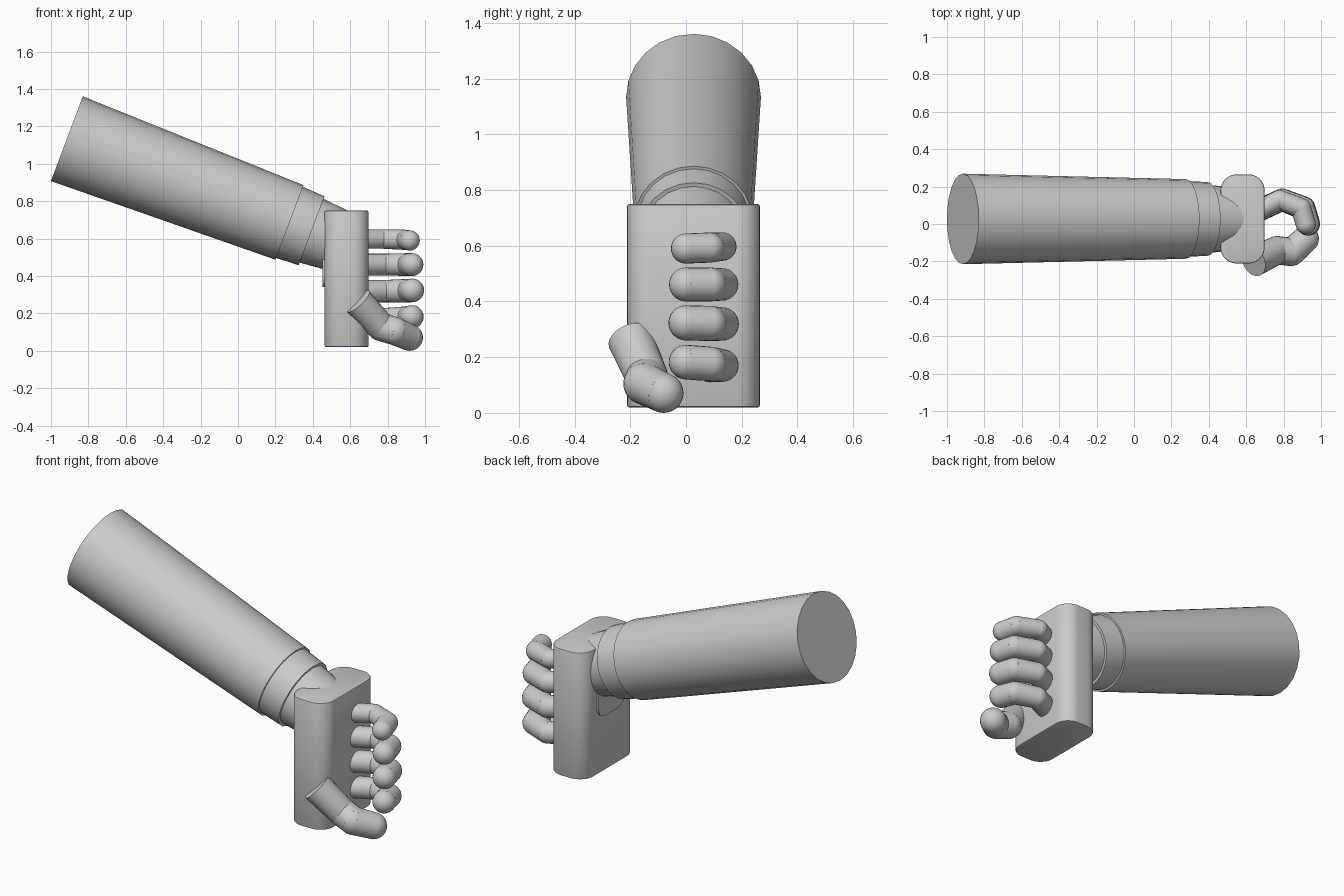
import bpy, bmesh, math
from mathutils import Vector

if "Cube" in bpy.data.objects:
    bpy.data.objects.remove(bpy.data.objects["Cube"])

CY = 0.027  # centre line of the arm and palm


def finish(name, bm, angle=40):
    bmesh.ops.recalc_face_normals(bm, faces=bm.faces)
    me = bpy.data.meshes.new(name)
    bm.to_mesh(me)
    bm.free()
    ob = bpy.data.objects.new(name, me)
    bpy.context.collection.objects.link(ob)
    bpy.ops.object.select_all(action='DESELECT')
    ob.select_set(True)
    bpy.context.view_layer.objects.active = ob
    bpy.ops.object.shade_smooth_by_angle(angle=math.radians(angle))
    return ob


def add_cone(bm, a, b, ra, rb, sides=24):
    a, b = Vector(a), Vector(b)
    d = b - a
    vs = bmesh.ops.create_cone(bm, cap_ends=True, segments=sides, radius1=ra,
                               radius2=rb, depth=d.length)['verts']
    rot = d.to_track_quat('Z', 'Y').to_matrix()
    for v in vs:
        v.co = rot @ v.co + (a + b) / 2


def add_ball(bm, c, r):
    vs = bmesh.ops.create_uvsphere(bm, u_segments=24, v_segments=14, radius=r)['verts']
    for v in vs:
        v.co += Vector(c)


def segment(name, a, b, ra, rb):
    bm = bmesh.new()
    add_cone(bm, a, b, ra, rb)
    return finish(name, bm)


def digit(name, pts, radii):
    # tapered links with a ball at every joint; the first end stays flat
    bm = bmesh.new()
    for i in range(len(pts) - 1):
        add_cone(bm, pts[i], pts[i + 1], radii[i], radii[i + 1])
        add_ball(bm, pts[i + 1], radii[i + 1])
    return finish(name, bm)


def rounded_block(name, x0, x1, y0, y1, z0, z1, axis, radius, edge):
    # box with edges parallel to one axis rounded, then a fine bevel on the rims
    bm = bmesh.new()
    bmesh.ops.create_cube(bm, size=1)
    for v in bm.verts:
        v.co = Vector(((x0 + x1) / 2 + v.co.x * (x1 - x0),
                       (y0 + y1) / 2 + v.co.y * (y1 - y0),
                       (z0 + z1) / 2 + v.co.z * (z1 - z0)))
    es = [e for e in bm.edges
          if abs((e.verts[0].co - e.verts[1].co).normalized()[axis]) > 0.9]
    bmesh.ops.bevel(bm, geom=es, offset=radius, segments=8, profile=0.5, affect='EDGES')
    if edge:
        rim = [e for e in bm.edges if e.calc_face_angle(0) > 1.2]
        bmesh.ops.bevel(bm, geom=rim, offset=edge, segments=2, profile=0.5, affect='EDGES')
    return finish(name, bm)


# forearm, cuff and wrist along one sloping axis
elbow = Vector((-0.915, CY, 1.134))
axis = Vector((0.936, 0, -0.352)).normalized()


def along(t):
    return elbow + axis * t


segment("forearm", along(0), along(1.272), 0.242, 0.213)
segment("cuff", along(1.25), along(1.398), 0.204, 0.197)
segment("wrist", along(1.38), along(1.58), 0.184, 0.165)

# palm and the thin pad on its back
rounded_block("palm", 0.463, 0.698, -0.211, 0.265, 0.02, 0.749, 2, 0.085, 0.007)
rounded_block("wrist_pad", 0.453, 0.50, CY - 0.12, CY + 0.12, 0.34, 0.62, 0, 0.06, 0)

# four curled fingers: height at the base, height at the tip, radius, reach
fingers = [("little_finger", 0.597, 0.59, 0.054, -0.012),
           ("ring_finger", 0.461, 0.461, 0.061, 0.0),
           ("middle_finger", 0.319, 0.323, 0.063, 0.002),
           ("index_finger", 0.17, 0.182, 0.062, 0.0)]
for name, zb, zt, r, dx in fingers:
    digit(name,
          [(0.64, 0.06, zb), (0.79 + dx, 0.13, zb), (0.905 + dx, 0.085, (zb + zt) / 2),
           (0.93 + dx, 0.0, zt)],
          [r * 0.95, r * 0.95, r, r])

# thumb
digit("thumb",
      [(0.64, -0.20, 0.265), (0.765, -0.14, 0.128), (0.84, -0.150, 0.105), (0.918, -0.08, 0.071)],
      [0.082, 0.076, 0.075, 0.071])
